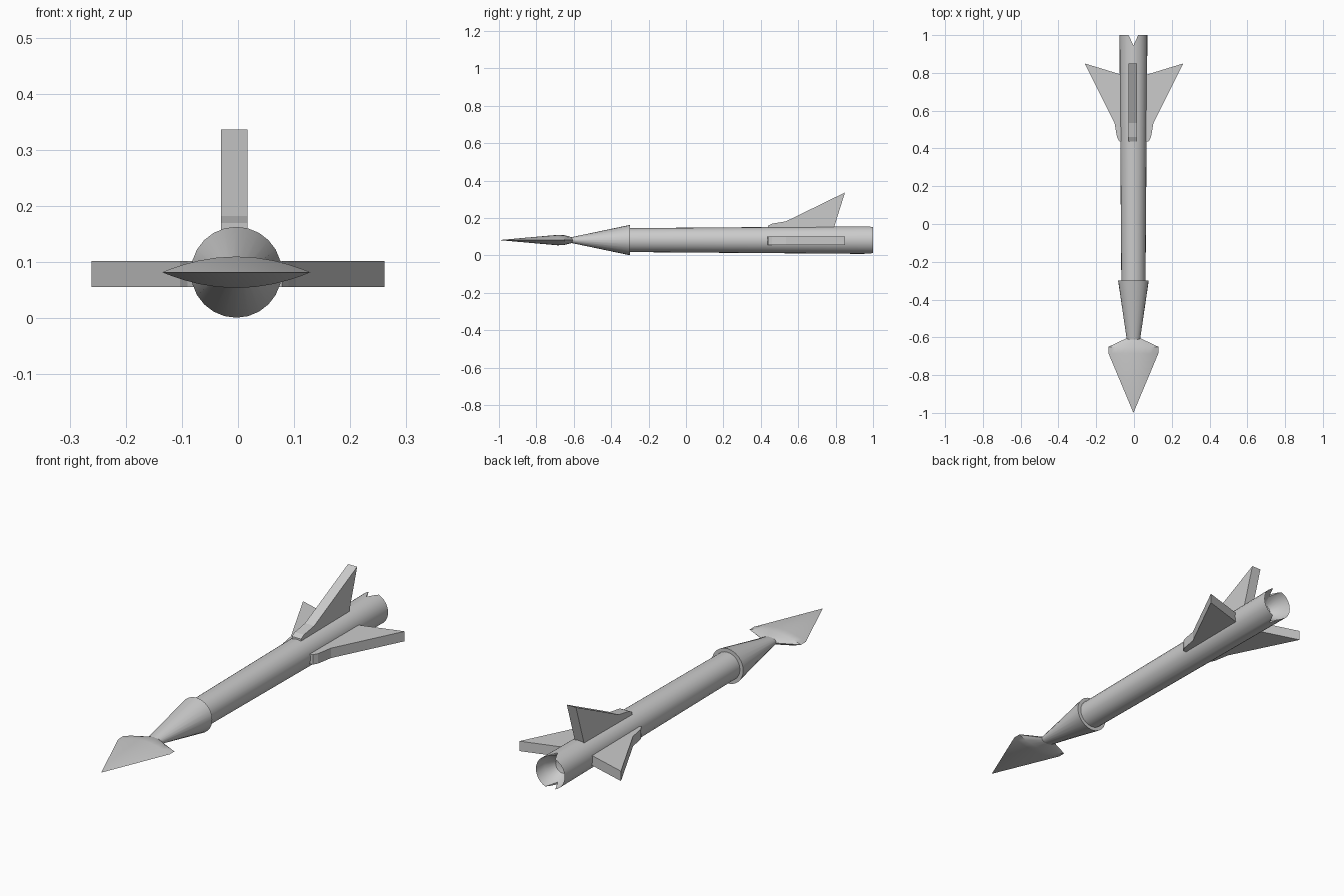
import bpy, bmesh, math
from mathutils import Vector

if "Cube" in bpy.data.objects:
    bpy.data.objects.remove(bpy.data.objects["Cube"])

CX, CZ, SIDES = -0.003, 0.082, 24


def finish(name, bm, smooth=True):
    bmesh.ops.remove_doubles(bm, verts=bm.verts, dist=1e-5)
    bmesh.ops.recalc_face_normals(bm, faces=bm.faces)
    me = bpy.data.meshes.new(name)
    bm.to_mesh(me)
    bm.free()
    ob = bpy.data.objects.new(name, me)
    bpy.context.collection.objects.link(ob)
    bpy.ops.object.select_all(action='DESELECT')
    ob.select_set(True)
    bpy.context.view_layer.objects.active = ob
    if smooth:
        bpy.ops.object.shade_smooth_by_angle(angle=math.radians(30))
    return ob


def ellipse(t):
    return math.cos(t), math.sin(t)


def lens(t):
    # two shallow arcs meeting in sharp side edges
    u = math.cos(t)
    return u, math.copysign(1 - u * u, math.sin(t))


def loft(name, rings, section=ellipse):
    """Skin (y, half width, half height) rings along the y axis."""
    bm = bmesh.new()
    loops = []
    for y, rx, rz in rings:
        pts = [section(2 * math.pi * i / SIDES) for i in range(SIDES)]
        if rx == 0:
            v = bm.verts.new((CX, y, CZ))
            loops.append([v] * SIDES)
        else:
            loops.append([bm.verts.new((CX + rx * a, y, CZ + rz * b)) for a, b in pts])
    for a, b in zip(loops, loops[1:]):
        for i in range(SIDES):
            j = (i + 1) % SIDES
            quad = list(dict.fromkeys((a[i], a[j], b[j], b[i])))
            bm.faces.new(quad)
    for loop in (loops[0], loops[-1]):
        if loop[0] is not loop[1]:
            bm.faces.new(loop)
    return finish(name, bm)


def slab(name, profile, axis, lo, hi):
    """Extrude a (a, y) outline; axis 'z' puts a on x, axis 'x' puts a on z."""
    bm = bmesh.new()
    pts = [(a, y, lo) if axis == 'z' else (lo, y, a) for a, y in profile]
    face = bm.faces.new([bm.verts.new(p) for p in pts])
    ext = bmesh.ops.extrude_face_region(bm, geom=[face])['geom']
    d = Vector((0, 0, hi - lo)) if axis == 'z' else Vector((hi - lo, 0, 0))
    bmesh.ops.translate(bm, vec=d, verts=[v for v in ext if isinstance(v, bmesh.types.BMVert)])
    return finish(name, bm, smooth=False)


# shaft with a hollowed rear end
shaft = loft("shaft", [(-0.31, 0.064, 0.064), (1.0, 0.074, 0.074), (0.95, 0.064, 0.064),
                       (0.91, 0.035, 0.035), (0.9, 0, 0)])

# string notch through top and bottom of the rear end
cutter = slab("notch_cutter", [(CX - 0.03, 1.01), (CX + 0.03, 1.01), (CX, 0.945)], 'z', -0.1, 0.3)
cutter.hide_render = True
mod = shaft.modifiers.new("notch", 'BOOLEAN')
mod.operation, mod.solver, mod.object = 'DIFFERENCE', 'EXACT', cutter
bpy.context.view_layer.objects.active = shaft
bpy.ops.object.modifier_apply(modifier=mod.name)
bpy.data.objects.remove(cutter)

# tapered socket, flattened where it meets the head
loft("head_socket", [(-0.3, 0.081, 0.081), (-0.62, 0.034, 0.014)])

# broad flat arrowhead
loft("arrowhead", [(-0.605, 0.037, 0.014), (-0.65, 0.132, 0.026), (-0.685, 0.132, 0.028),
                   (-1.0, 0, 0)], lens)

# three fins: distance from axis against y
fin = [(0.04, 0.435), (0.078, 0.438), (0.09, 0.46), (0.103, 0.535), (0.261, 0.85),
       (0.065, 0.79), (0.04, 0.782)]
for side, name in ((1, "right_fin"), (-1, "left_fin")):
    slab(name, [(side * r, y) for r, y in fin], 'z', 0.056, 0.102)
slab("top_fin", [(CZ + r * 0.975, y) for r, y in fin], 'x', -0.03, 0.017)
